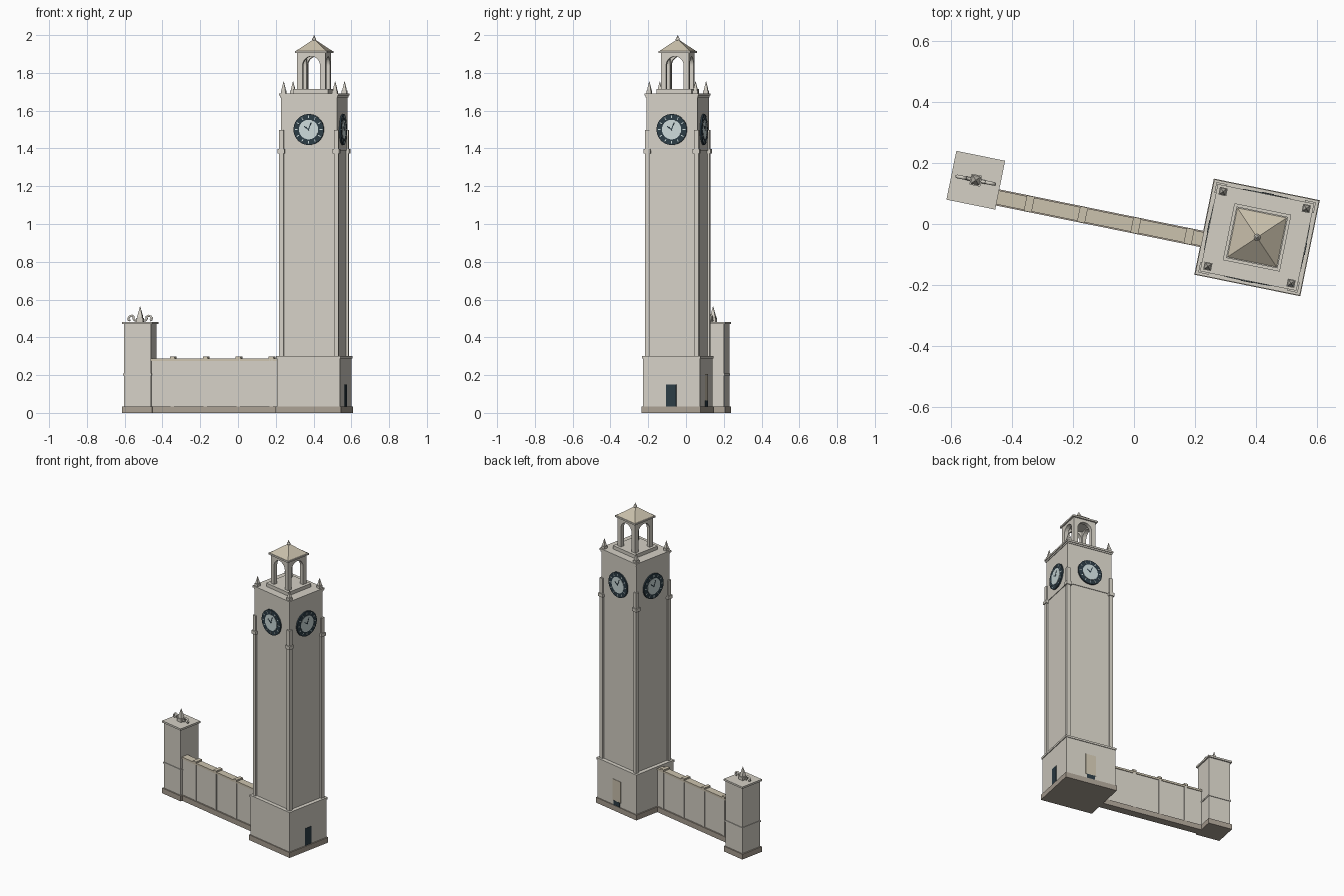
import bpy, bmesh
from math import radians, pi, sin, cos
from mathutils import Matrix, Vector

if "Cube" in bpy.data.objects:
    bpy.data.objects.remove(bpy.data.objects["Cube"])

T, R = Matrix.Translation, Matrix.Rotation
# Whole site is turned slightly; origin of the local frame is the tower axis
SITE = T((0.403, -0.044, 0)) @ R(radians(-11.5), 4, 'Z')


def material(name, rgb):
    m = bpy.data.materials.new(name)
    m.diffuse_color = (*rgb, 1)
    m.use_nodes = True
    m.node_tree.nodes["Principled BSDF"].inputs["Base Color"].default_value = m.diffuse_color
    return m


STONE = material("stone", (0.66, 0.63, 0.56))
PLINTH = material("plinth_stone", (0.40, 0.35, 0.29))
TAN = material("tan_stone", (0.60, 0.54, 0.42))
DARK = material("dark_metal", (0.025, 0.045, 0.06))
DIAL = material("pale_dial", (0.60, 0.70, 0.70))


def finish(name, bm, mat, local=Matrix()):
    bmesh.ops.recalc_face_normals(bm, faces=bm.faces)
    me = bpy.data.meshes.new(name)
    bm.to_mesh(me)
    bm.free()
    me.materials.append(mat)
    ob = bpy.data.objects.new(name, me)
    bpy.context.collection.objects.link(ob)
    ob.matrix_world = SITE @ local
    return ob


def box(name, x, y, z0, z1, w, d, mat=STONE, local=Matrix()):
    bm = bmesh.new()
    bmesh.ops.create_cube(bm, size=1, matrix=T((x, y, (z0 + z1) / 2)) @ Matrix.Diagonal((w, d, z1 - z0, 1)))
    return finish(name, bm, mat, local)


def cone(name, x, y, z0, z1, r0, r1, n, mat=STONE, local=Matrix()):
    bm = bmesh.new()
    bmesh.ops.create_cone(bm, cap_ends=True, segments=n, radius1=r0, radius2=r1, depth=z1 - z0,
                          matrix=T((x, y, (z0 + z1) / 2)) @ R(pi / n, 4, 'Z'))
    return finish(name, bm, mat, local)


def extrude_profile(name, pts, depth, mat, local):
    bm = bmesh.new()
    f = bm.faces.new([bm.verts.new((x, 0, z)) for x, z in pts])
    ext = bmesh.ops.extrude_face_region(bm, geom=[f])
    bmesh.ops.translate(bm, vec=(0, depth, 0), verts=[v for v in ext["geom"] if isinstance(v, bmesh.types.BMVert)])
    return finish(name, bm, mat, local)


def spire(name, x, y, z, s, h):
    box(name + "_block", x, y, z, z + 0.25 * h, s, s)
    box(name + "_collar", x, y, z + 0.25 * h, z + 0.31 * h, s * 0.7, s * 0.7)
    cone(name, x, y, z + 0.31 * h, z + h, s * 0.55, 0.001, 4)


# Tower base, shaft and clock stage
box("tower_plinth", 0, 0, 0, 0.035, 0.354, 0.321, PLINTH)
box("tower_base", 0, 0, 0.035, 0.287, 0.340, 0.308)
box("base_cornice", 0, 0, 0.287, 0.300, 0.350, 0.317)
box("shaft", 0, 0, 0.300, 1.39, 0.296, 0.266)
box("clock_stage", 0, 0, 1.39, 1.67, 0.304, 0.274)
box("top_cornice_lower", 0, 0, 1.67, 1.68, 0.312, 0.282)
box("top_cornice", 0, 0, 1.68, 1.692, 0.322, 0.291)

# Corner pilasters, their blocks, and roof corner finials
for sx in (-1, 1):
    for sy in (-1, 1):
        box("corner_pilaster", sx * 0.148, sy * 0.133, 0.300, 1.497, 0.024, 0.024)
        box("pilaster_block", sx * 0.148, sy * 0.133, 1.374, 1.396, 0.036, 0.036)
        spire("corner_finial", sx * 0.139, sy * 0.125, 1.692, 0.026, 0.063)

# Clocks on all four faces
for i in range(4):
    off = 0.137 if i % 2 == 0 else 0.152
    F = R(i * pi / 2, 4, 'Z') @ T((0, -off, 1.5)) @ R(pi / 2, 4, 'X')
    cone("clock_ring", 0, 0, -0.002, 0.009, 0.082, 0.082, 32, DARK, F)
    cone("clock_dial", 0, 0, 0.005, 0.011, 0.052, 0.052, 32, DIAL, F)
    for k in range(12):
        box("hour_mark", 0, 0.067, 0.007, 0.0105, 0.005, 0.014, DIAL, F @ R(k * pi / 6, 4, 'Z'))
    box("minute_hand", 0, 0.018, 0.009, 0.0125, 0.005, 0.044, DARK, F @ R(radians(-20), 4, 'Z'))
    box("hour_hand", 0, 0.013, 0.009, 0.0125, 0.006, 0.032, DARK, F @ R(radians(55), 4, 'Z'))

# Doors
box("side_door", 0.170, 0, 0.035, 0.15, 0.004, 0.054, DARK)
box("back_door_panel", 0, 0.154, 0.065, 0.205, 0.072, 0.004, TAN)
box("back_door_foot", 0, 0.154, 0.035, 0.065, 0.056, 0.006, DARK)

# Open belfry: four arched walls set in a pinwheel
box("belfry_platform", 0, 0, 1.692, 1.715, 0.190, 0.190)
h, t, o, spring = 0.076, 0.026, 0.047, 1.84
arch = [(-o * cos(a), spring + o * sin(a)) for a in [pi * k / 14 for k in range(15)]]
profile = [(-h, 1.715), (-o, 1.715)] + arch + [(o, 1.715), (h - t, 1.715), (h - t, 1.905), (-h, 1.905)]
for i in range(4):
    extrude_profile("belfry_arch", profile, t, STONE, R(i * pi / 2, 4, 'Z') @ T((0, -h, 0)))
box("belfry_ceiling", 0, 0, 1.895, 1.905, 0.13, 0.13)
box("roof_eave", 0, 0, 1.905, 1.916, 0.172, 0.172)
cone("roof", 0, 0, 1.916, 1.976, 0.164 / 2 ** 0.5, 0.006, 4, TAN)
bm = bmesh.new()
bmesh.ops.create_uvsphere(bm, u_segments=12, v_segments=8, radius=0.011, matrix=T((0, 0, 1.978)))
finish("roof_ball", bm, STONE)
cone("roof_spike", 0, 0, 1.982, 2.0, 0.008, 0.001, 12)

# Boundary wall with pilaster strips
WY = -0.041
x0, x1 = -0.88, -0.165
xc, wl = (x0 + x1) / 2, x1 - x0
box("wall_plinth", xc, WY, 0, 0.035, wl, 0.054, PLINTH)
box("wall", xc, WY, 0.035, 0.275, wl, 0.036)
box("wall_coping", xc, WY, 0.275, 0.288, wl, 0.046, TAN)
for k in range(4):
    x = -0.753 + 0.178 * k
    box("wall_strip", x, WY, 0.035, 0.288, 0.018, 0.046)
    box("wall_strip_cap", x, WY, 0.286, 0.298, 0.026, 0.052, TAN)

# End pier
PX = -0.940
box("pier_plinth", PX, 0, 0, 0.035, 0.162, 0.162, PLINTH)
box("pier", PX, 0, 0.035, 0.470, 0.146, 0.146)
box("pier_band", PX, 0, 0.198, 0.208, 0.154, 0.154)
box("pier_cap", PX, 0, 0.470, 0.482, 0.163, 0.163)
spire("pier_finial", PX, 0, 0.482, 0.036, 0.082)

# Scroll ornaments either side of the pier finial
for s in (-1, 1):
    cu = bpy.data.curves.new("pier_scroll", 'CURVE')
    cu.dimensions = '3D'
    cu.bevel_depth = 0.006
    cu.bevel_resolution = 1
    cu.use_fill_caps = True
    sp = cu.splines.new('POLY')
    pts = [(0.014, 0.488), (0.030, 0.490), (0.036, 0.499), (0.035, 0.509), (0.044, 0.515),
           (0.056, 0.511), (0.063, 0.502), (0.062, 0.492), (0.054, 0.489)]
    sp.points.add(len(pts) - 1)
    for p, (x, z) in zip(sp.points, pts):
        p.co = (PX + s * x, 0, z, 1)
    cu.materials.append(STONE)
    ob = bpy.data.objects.new("pier_scroll", cu)
    bpy.context.collection.objects.link(ob)
    ob.matrix_world = SITE
